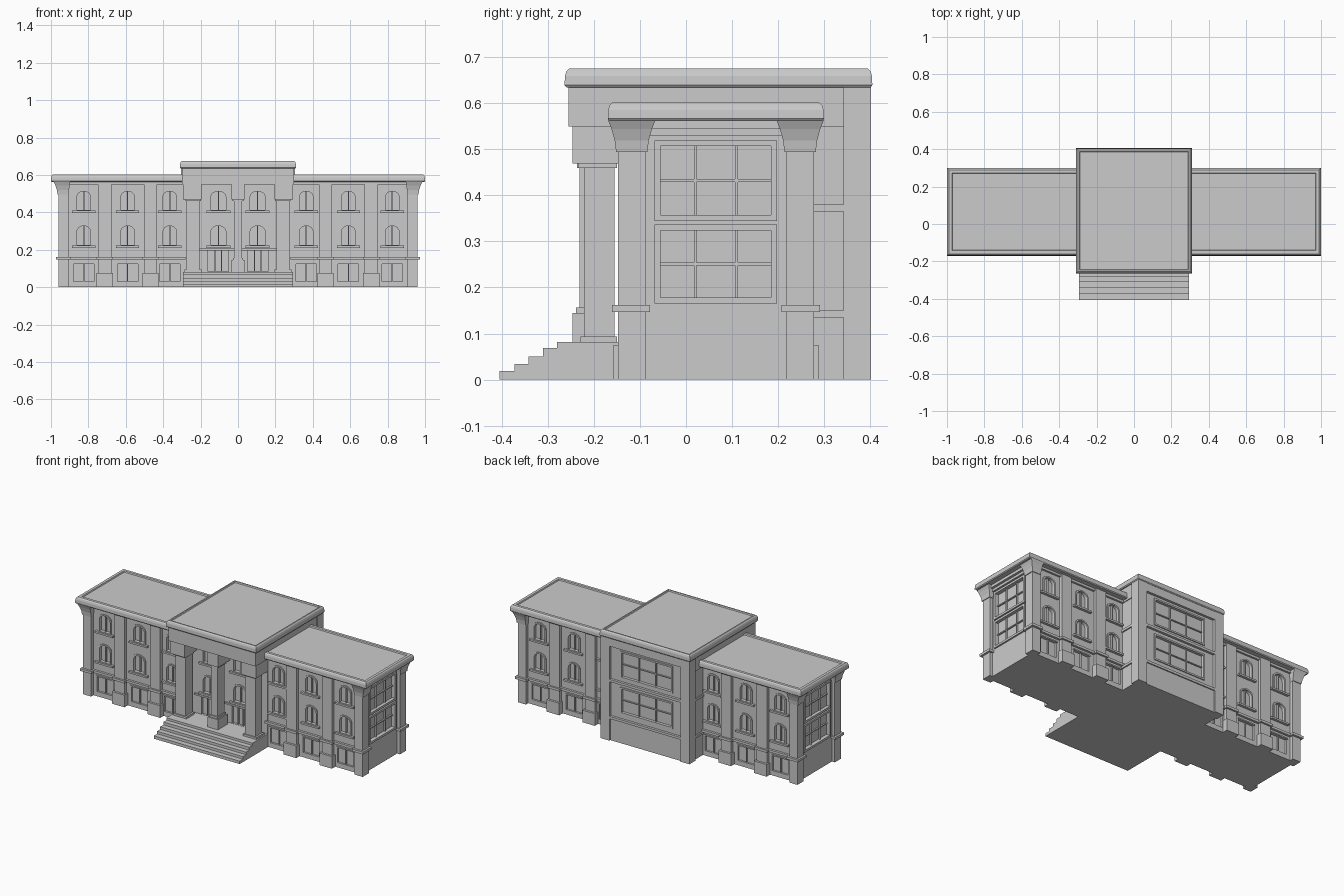
import bpy, bmesh, math

if "Cube" in bpy.data.objects:
    bpy.data.objects.remove(bpy.data.objects["Cube"])

CY = 0.065  # wings are symmetric about this depth


def loft(bm, rects):
    """Stack of rectangles (x0, x1, y0, y1, z) skinned and capped."""
    rings = [[bm.verts.new(p) for p in ((a, c, z), (b, c, z), (b, d, z), (a, d, z))]
             for a, b, c, d, z in rects]
    for r, s in zip(rings, rings[1:]):
        for i in range(4):
            j = (i + 1) % 4
            bm.faces.new((r[i], r[j], s[j], s[i]))
    bm.faces.new(rings[0][::-1])
    bm.faces.new(rings[-1])


def box(bm, x0, x1, y0, y1, z0, z1):
    loft(bm, [(x0, x1, y0, y1, z0), (x0, x1, y0, y1, z1)])


def arch(x, w, z0, z1, rise):
    """Outline of a round-headed opening in x-z."""
    pts = [(x - w, z0), (x + w, z0)]
    for i in range(9):
        a = math.pi * i / 8
        pts.append((x + w * math.cos(a), z1 - rise + rise * math.sin(a)))
    return pts


def prism(bm, pts, y0, y1):
    f = [bm.verts.new((x, y0, z)) for x, z in pts]
    b = [bm.verts.new((x, y1, z)) for x, z in pts]
    n = len(pts)
    bm.faces.new(f)
    bm.faces.new(b[::-1])
    for i in range(n):
        bm.faces.new((f[i], b[i], b[(i + 1) % n], f[(i + 1) % n]))


def ring(bm, outer, inner, y0, y1):
    """Raised frame between two outlines of equal length."""
    n = len(outer)
    v = [[bm.verts.new((x, y, z)) for x, z in p]
         for p, y in ((outer, y0), (inner, y0), (inner, y1), (outer, y1))]
    for k in range(4):
        a, b = v[k], v[(k + 1) % 4]
        for i in range(n):
            j = (i + 1) % n
            bm.faces.new((a[i], a[j], b[j], b[i]))


def make(name, build, oy=0.0, mirror=(False, False)):
    bm = bmesh.new()
    build(bm)
    bmesh.ops.recalc_face_normals(bm, faces=bm.faces)
    me = bpy.data.meshes.new(name)
    bm.to_mesh(me)
    bm.free()
    ob = bpy.data.objects.new(name, me)
    ob.location.y = oy
    bpy.context.collection.objects.link(ob)
    if any(mirror):
        m = ob.modifiers.new("mirror", 'MIRROR')
        m.use_axis = (mirror[0], mirror[1], False)
        m.use_mirror_merge = False
    return ob


def cut(target, cutter):
    cutter.hide_render = True
    bpy.context.view_layer.update()
    m = target.modifiers.new("openings", 'BOOLEAN')
    m.operation = 'DIFFERENCE'
    m.object = cutter
    m.solver = 'EXACT'
    bpy.context.view_layer.objects.active = target
    bpy.ops.object.modifier_apply(modifier=m.name)
    bpy.data.objects.remove(cutter)


QUAD = (True, True)
WIN_X = (0.365, 0.59, 0.825)
FLOORS = ((0.225, 0.33), (0.412, 0.515))
W = -0.19  # wing wall plane, local


# Wing walls with recessed windows
def wing_cutters(bm):
    for x in WIN_X:
        for z0, z1 in FLOORS:
            prism(bm, arch(x, 0.038, z0, z1, 0.03), W - 0.03, W + 0.016)
        box(bm, x - 0.055, x + 0.055, W - 0.03, W + 0.012, 0.03, 0.125)


def end_cutters(bm):
    for z0, z1 in ((0.178, 0.328), (0.355, 0.507)):
        box(bm, 0.926, 0.98, -0.12, 0.12, z0, z1)


for s, side in ((1, "right"), (-1, "left")):
    wall = make(side + "_wing_wall", lambda bm: box(bm, min(s * 0.27, s * 0.94), max(s * 0.27, s * 0.94), W, -W, 0, 0.565), CY)
    cut(wall, make("window_cutter", wing_cutters, CY, QUAD))
    cut(wall, make("end_cutter", end_cutters, CY, (True, False)))


# Frames, sills and glazing bars of the wing windows
def wing_windows(bm):
    for x in WIN_X:
        for z0, z1 in FLOORS:
            ring(bm, arch(x, 0.045, z0 - 0.004, z1 + 0.007, 0.034), arch(x, 0.036, z0, z1 - 0.002, 0.029), W - 0.006, W + 0.014)
            box(bm, x - 0.003, x + 0.003, W + 0.004, W + 0.017, z0, z1 - 0.002)
            box(bm, x - 0.062, x + 0.062, W - 0.016, W + 0.005, z0 - 0.014, z0 - 0.003)
        box(bm, x - 0.003, x + 0.003, W + 0.003, W + 0.014, 0.03, 0.125)
        box(bm, x - 0.06, x + 0.06, W - 0.006, W + 0.005, 0.125, 0.133)


make("wing_windows", wing_windows, CY, QUAD)


# Large glazed panels on the wing ends
def end_windows(bm):
    for z0, z1 in ((0.165, 0.337), (0.345, 0.52)):
        for a, b in ((z0, z0 + 0.013), (z1 - 0.013, z1)):
            box(bm, 0.93, 0.95, -0.133, 0.133, a, b)
        for y in (-0.1265, 0.1265):
            box(bm, 0.93, 0.95, y - 0.0065, y + 0.0065, z0 + 0.013, z1 - 0.013)
        for y in (-0.045, 0.045):
            box(bm, 0.92, 0.936, y - 0.003, y + 0.003, z0 + 0.01, z1 - 0.01)
        zm = (z0 + z1) / 2
        box(bm, 0.92, 0.935, -0.122, 0.122, zm - 0.003, zm + 0.003)
    box(bm, 0.93, 0.95, -0.15, 0.15, 0.53, 0.545)
    box(bm, 0.93, 0.965, -0.15, 0.15, 0.545, 0.565)


make("end_windows", end_windows, CY, (True, False))


# Corner pillars with flared capitals, pilasters and belt course
def pillars(bm):
    rects = [(0.905, 0.96, -0.213, -0.153, 0), (0.905, 0.96, -0.213, -0.153, 0.495)]
    for e, z in ((0.004, 0.495), (0.007, 0.52), (0.014, 0.545), (0.022, 0.565)):
        rects.append((0.905 - e * 0.3, 0.96 + e * 1.2, -0.213 - e, -0.153 + e, z))
    loft(bm, rects)
    for x in (0.4675, 0.7125):
        box(bm, x - 0.035, x + 0.035, -0.21, -0.17, 0, 0.565)
        box(bm, x - 0.043, x + 0.043, -0.223, -0.17, 0, 0.075)


def belts(bm):
    box(bm, 0.28, 0.92, W - 0.014, W + 0.01, 0.147, 0.162)
    box(bm, 0.895, 0.972, -0.226, -0.143, 0.147, 0.162)
    for x in (0.4675, 0.7125):
        box(bm, x - 0.043, x + 0.043, -0.221, -0.17, 0.147, 0.162)
    box(bm, 0.28, 0.93, W - 0.012, W + 0.01, 0.548, 0.565)


make("wing_pillars", pillars, CY, QUAD)
make("wing_belts", belts, CY, QUAD)


# Roof slabs with rounded rim and sunken deck
def roof(bm, x0, x1, y0, y1, z0, z1, rim):
    prof = [(0.004, z0), (0, z0 + 0.005), (0.001, z1 - 0.016), (0.004, z1 - 0.006),
            (0.01, z1), (rim, z1), (rim + 0.003, z1 - 0.007)]
    loft(bm, [(x0 + i, x1 - i, y0 + i, y1 - i, z) for i, z in prof])


make("wing_roofs", lambda bm: roof(bm, 0.25, 1.0, -0.235, 0.235, 0.562, 0.602, 0.027), CY, (True, False))
make("central_roof", lambda bm: roof(bm, -0.31, 0.31, -0.264, 0.405, 0.635, 0.676, 0.018))

# Central block with portico and rear openings
F, B = -0.13, 0.385
centre = make("central_block", lambda bm: box(bm, -0.295, 0.295, F, B, 0, 0.636))


def centre_cutters(bm):
    for z0, z1 in FLOORS:
        prism(bm, arch(0.105, 0.042, z0, z1, 0.03), F - 0.03, F + 0.016)
    box(bm, 0.05, 0.16, F - 0.03, F + 0.014, 0.083, 0.195)


cut(centre, make("front_cutter", centre_cutters, 0, (True, False)))
REAR = ((0.19, 0.335), (0.41, 0.56))


def rear_cutters(bm):
    for z0, z1 in REAR:
        box(bm, -0.17, 0.17, B - 0.012, B + 0.03, z0, z1)


cut(centre, make("rear_cutter", rear_cutters))


def portico_windows(bm):
    x = 0.105
    for z0, z1 in FLOORS:
        ring(bm, arch(x, 0.05, z0 - 0.004, z1 + 0.007, 0.034), arch(x, 0.04, z0, z1 - 0.002, 0.029), F - 0.006, F + 0.014)
        box(bm, x - 0.003, x + 0.003, F + 0.004, F + 0.017, z0, z1 - 0.002)
        box(bm, x - 0.064, x + 0.064, F - 0.016, F + 0.005, z0 - 0.014, z0 - 0.003)
    for d in (0.088, 0.122):
        box(bm, d - 0.003, d + 0.003, F + 0.003, F + 0.016, 0.083, 0.195)
    box(bm, 0.0, 0.205, F - 0.01, F + 0.005, 0.196, 0.206)


make("portico_windows_and_doors", portico_windows, 0, (True, False))


# Rear wall: corner piers, belts, framed panels
def rear(bm):
    box(bm, 0.245, 0.305, 0.342, 0.402, 0, 0.636)
    box(bm, 0, 0.25, B - 0.01, 0.4, 0.585, 0.636)
    box(bm, 0, 0.25, B - 0.01, 0.393, 0, 0.135)
    for z in (0.135, 0.365):
        box(bm, 0, 0.25, B - 0.01, 0.4, z, z + 0.015)
        box(bm, 0.28, 0.303, 0.25, 0.345, z, z + 0.015)
    for z0, z1 in REAR:
        box(bm, 0.17, 0.18, B - 0.01, 0.391, z0 - 0.01, z1 + 0.01)
        box(bm, 0, 0.17, B - 0.01, 0.391, z0 - 0.01, z0)
        box(bm, 0, 0.17, B - 0.01, 0.391, z1, z1 + 0.01)
        box(bm, 0.055, 0.061, B - 0.014, B - 0.004, z0, z1)
        zm = (z0 + z1) / 2
        box(bm, 0, 0.17, B - 0.014, B - 0.005, zm - 0.003, zm + 0.003)


make("rear_wall_trim", rear, 0, (True, False))


# Portico: entablature, columns, platform and steps
def entablature(bm):
    box(bm, -0.3, 0.3, -0.255, 0.342, 0.55, 0.636)
    for x, w in ((-0.245, 0.05), (0, 0.036), (0.245, 0.05)):
        box(bm, x - w, x + w, -0.247, F + 0.01, 0.47, 0.552)


def columns(bm):
    for x in (-0.24, 0.24):
        box(bm, x - 0.035, x + 0.035, -0.222, -0.155, 0.08, 0.475)
        box(bm, x - 0.046, x + 0.046, -0.229, -0.15, 0.08, 0.094)
        box(bm, x - 0.041, x + 0.041, -0.235, -0.15, 0.46, 0.471)
    box(bm, -0.022, 0.022, -0.232, -0.165, 0.08, 0.475)
    box(bm, -0.035, 0.035, -0.247, -0.155, 0.08, 0.145)
    box(bm, -0.028, 0.028, -0.239, -0.16, 0.145, 0.157)
    box(bm, -0.03, 0.03, -0.237, -0.155, 0.46, 0.471)


def steps(bm):
    box(bm, -0.295, 0.295, -0.28, F + 0.01, 0, 0.082)
    for y, z in ((-0.311, 0.068), (-0.342, 0.05), (-0.373, 0.034), (-0.405, 0.018)):
        box(bm, -0.295, 0.295, y, y + 0.033, 0, z)


make("portico_entablature", entablature)
make("portico_columns", columns)
make("front_steps", steps)
